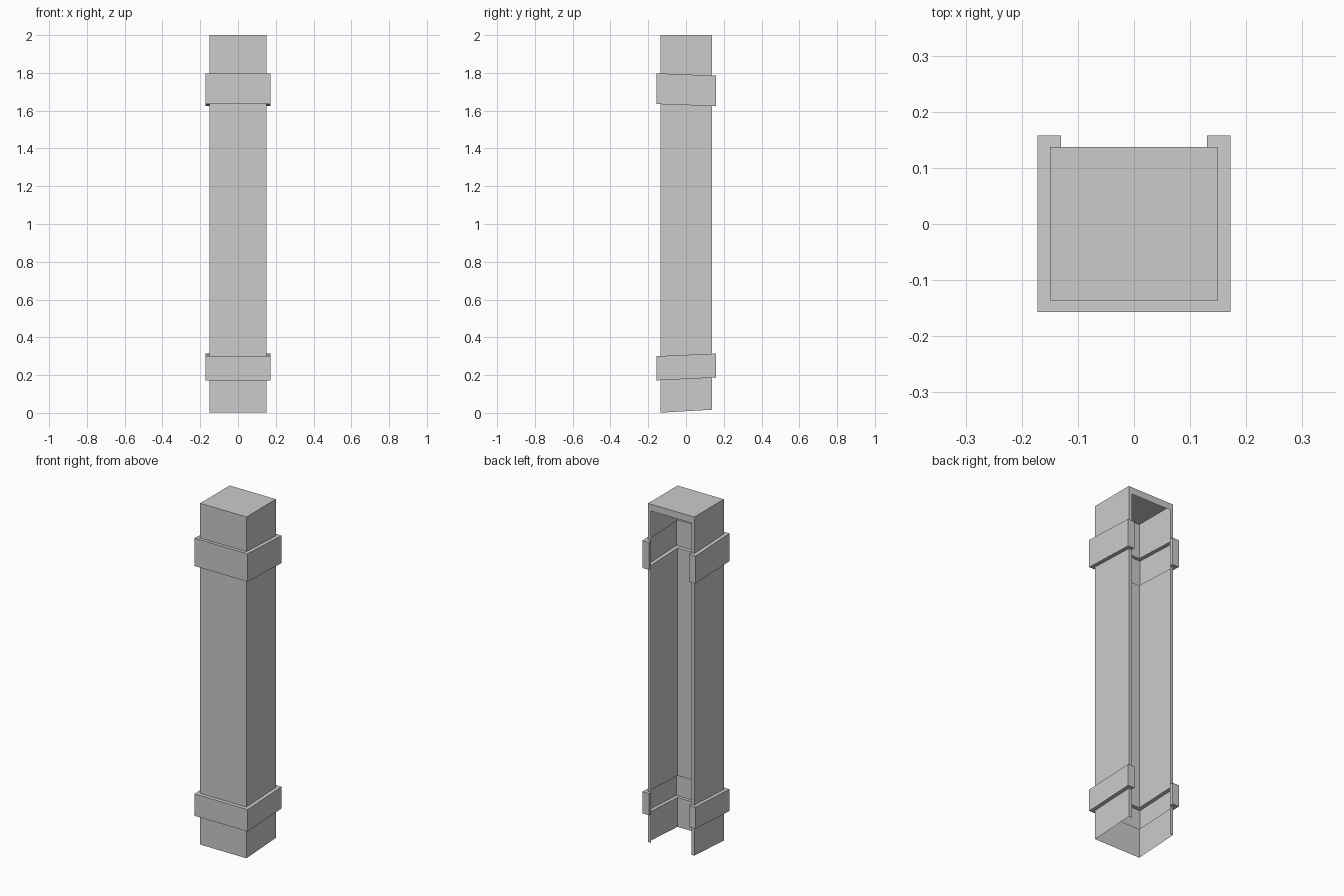
import bpy, bmesh

if "Cube" in bpy.data.objects:
    bpy.data.objects.remove(bpy.data.objects["Cube"])

LIP = 0.13       # inner edge of the narrow back flanges
TOP_RIM = 0.04   # height of the flange under the cap


def c_profile(half_x, front, back):
    """C-shaped outline, open along the middle of the back."""
    right = [(LIP, back), (half_x, back), (half_x, front)]
    return right + [(-x, y) for x, y in reversed(right)]


SHAFT = c_profile(0.15, -0.136, 0.137)
BAND = c_profile(0.172, -0.157, 0.158)

bm = bmesh.new()


def ring(profile, z_front, z_back):
    """Outline placed on a plane tilting from front to back."""
    verts = []
    for x, y in profile:
        t = (y + 0.157) / 0.315
        verts.append(bm.verts.new((x, y, z_front + (z_back - z_front) * t)))
    return verts


# Stack of outlines: open bottom, lower band, shaft, upper band, top
rings = [ring(SHAFT, 0.0, 0.018)]
bands = [((0.172, 0.187), (0.300, 0.314)),
         ((1.635, 1.624), (1.798, 1.785))]
band_ends = []
for low, high in bands:
    group = [ring(SHAFT, *low), ring(BAND, *low), ring(BAND, *high), ring(SHAFT, *high)]
    band_ends.append(group)
    rings += group
rings += [ring(SHAFT, 2 - TOP_RIM, 2 - TOP_RIM), ring(SHAFT, 2, 2)]

# Walls and band ledges
for lo, up in zip(rings, rings[1:]):
    for i in range(5):
        bm.faces.new((lo[i], up[i], up[i + 1], lo[i + 1]))

# Inner ends of the band lips at the back opening
for g in band_ends:
    bm.faces.new([r[0] for r in reversed(g)])
    bm.faces.new([r[-1] for r in g])

# Cap and the flange below it across the back
rim, top = rings[-2], rings[-1]
bm.faces.new(list(reversed(top)))
bm.faces.new((rim[0], rim[-1], top[-1], top[0]))

mesh = bpy.data.meshes.new("banded_column")
bm.to_mesh(mesh)
bm.free()
column = bpy.data.objects.new("banded_column", mesh)
bpy.context.collection.objects.link(column)
